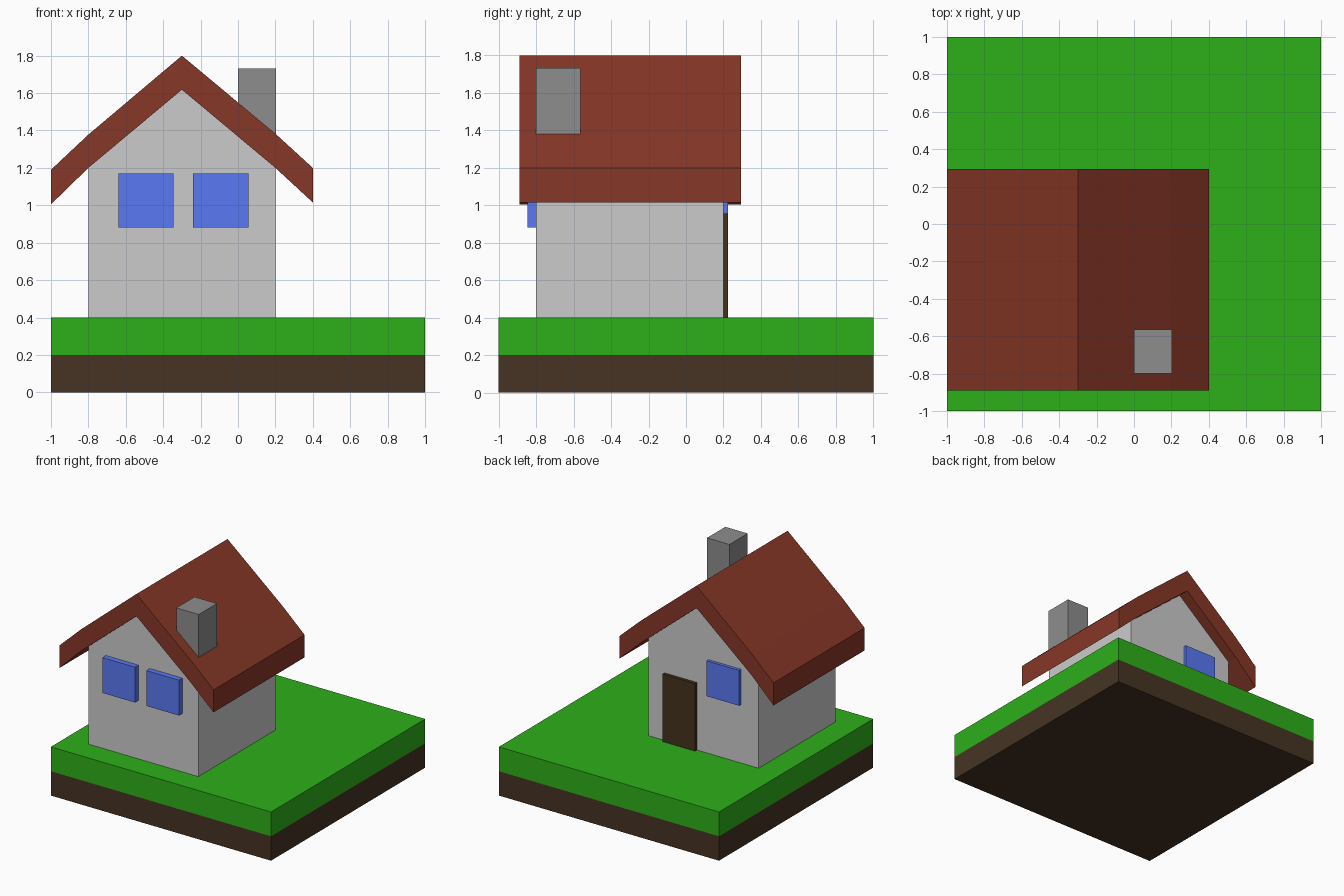
import bpy

if "Cube" in bpy.data.objects:
    bpy.data.objects.remove(bpy.data.objects["Cube"])


def material(name, rgb):
    mat = bpy.data.materials.new(name)
    mat.diffuse_color = (*rgb, 1)
    mat.use_nodes = True
    mat.node_tree.nodes["Principled BSDF"].inputs["Base Color"].default_value = mat.diffuse_color
    return mat


def prism(name, profile, y0, y1, mat=None):
    """Extrude an anticlockwise (x, z) outline from y0 (front) to y1 (back)."""
    n = len(profile)
    verts = [(x, y, z) for y in (y0, y1) for x, z in profile]
    faces = [tuple(range(n)), tuple(reversed(range(n, 2 * n)))]
    faces += [(i, i + n, (i + 1) % n + n, (i + 1) % n) for i in range(n)]
    mesh = bpy.data.meshes.new(name)
    mesh.from_pydata(verts, [], faces)
    obj = bpy.data.objects.new(name, mesh)
    bpy.context.collection.objects.link(obj)
    if mat:
        mesh.materials.append(mat)
    return obj


def box(name, xs, ys, zs, mat=None):
    (x0, x1), (z0, z1) = xs, zs
    return prism(name, [(x0, z0), (x1, z0), (x1, z1), (x0, z1)], *ys, mat)


soil = material("soil", (0.061, 0.034, 0.017))
grass = material("grass", (0.026, 0.43, 0.01))
tile = material("roof_tile", (0.24, 0.038, 0.02))
glass = material("glass", (0.10, 0.19, 0.9))
wood = material("wood", (0.06, 0.032, 0.012))
stone = material("stone", (0.27, 0.27, 0.27))

# Ground layers
box("soil_layer", (-1, 1), (-1, 1), (0, 0.2), soil)
box("grass_layer", (-1, 1), (-1, 1), (0.2, 0.4), grass)

# House walls with gable ends
prism("walls", [(-0.8, 0.4), (0.2, 0.4), (0.2, 1.2), (-0.3, 1.618), (-0.8, 1.2)],
      -0.8, 0.2)

# Roof: bent strip with overhanging eaves
under = [(-1, 1.005), (-0.8, 1.2), (-0.3, 1.618), (0.2, 1.2), (0.4, 1.015)]
over = [(0.4, 1.2), (0.2, 1.383), (-0.3, 1.8), (-0.8, 1.378), (-1, 1.19)]
prism("roof", under + over, -0.89, 0.293, tile)

# Chimney
box("chimney", (0, 0.203), (-0.8, -0.563), (1.3, 1.732), stone)

# Windows and back door
left, right, height = (-0.64, -0.345), (-0.24, 0.055), (0.88, 1.17)
front, back = (-0.845, -0.8), (0.2, 0.225)
box("front_window_left", left, front, height, glass)
box("front_window_right", right, front, height, glass)
box("back_window", left, back, height, glass)
box("back_door", right, back, (0.4, 0.955), wood)
